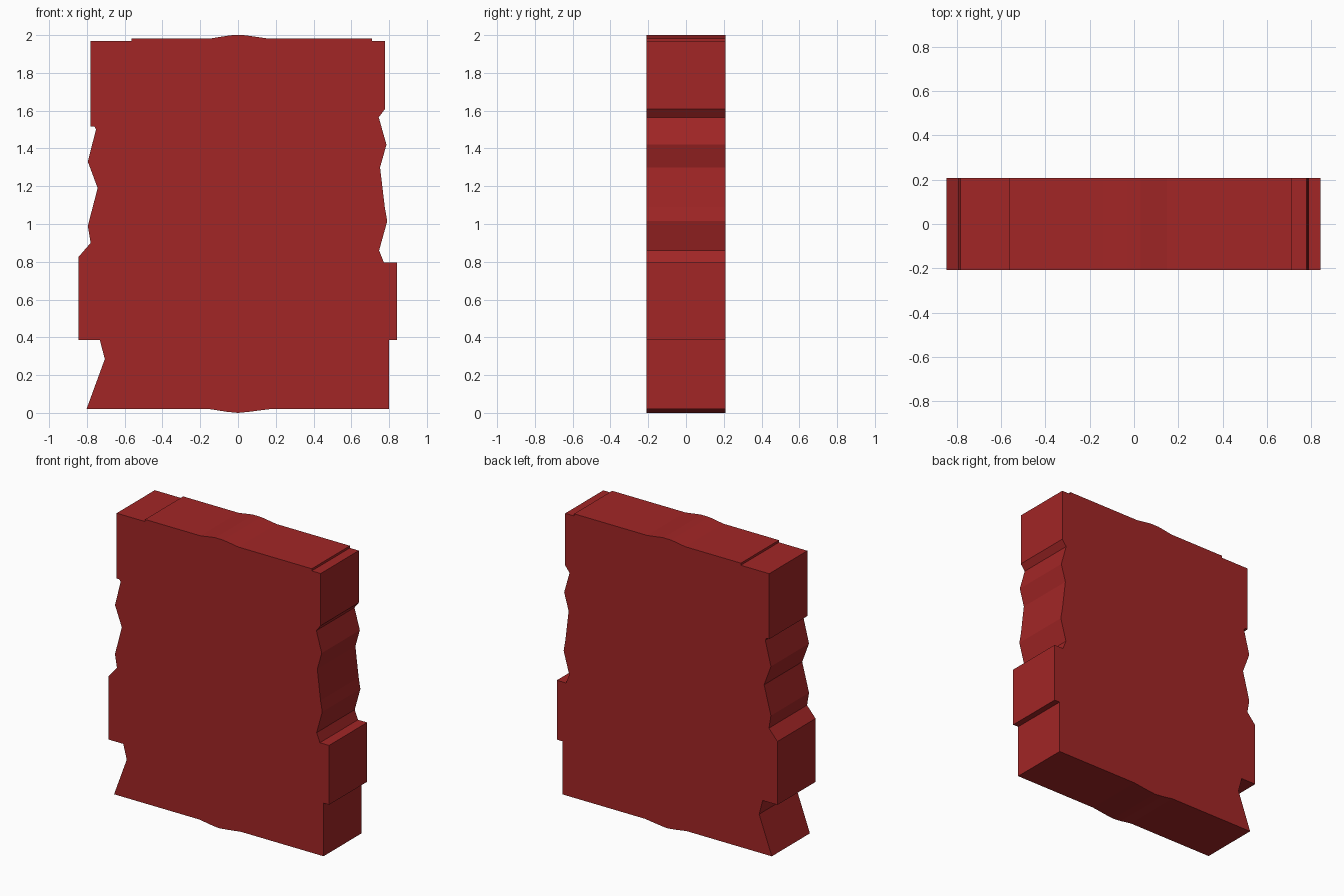
import bpy, bmesh

HALF_DEPTH = 0.208

# Outline sections in (x, z), running anticlockwise seen from the front
bottom_edge = [(-0.802, 0.02), (-0.15, 0.02), (-0.06, 0.006), (0.0, 0.0),
               (0.06, 0.006), (0.17, 0.02), (0.80, 0.02)]
right_edge = [(0.80, 0.387), (0.842, 0.387), (0.842, 0.797), (0.772, 0.797),
              (0.747, 0.86), (0.79, 1.015), (0.777, 1.09), (0.752, 1.30),
              (0.786, 1.42), (0.745, 1.565), (0.778, 1.608), (0.778, 1.968)]
top_edge = [(0.71, 1.968), (0.71, 1.983), (0.15, 1.983), (0.06, 1.996),
            (0.03, 2.0), (-0.03, 2.0), (-0.06, 1.996), (-0.14, 1.983),
            (-0.565, 1.983), (-0.565, 1.968), (-0.782, 1.968)]
left_edge = [(-0.782, 1.516), (-0.76, 1.516), (-0.752, 1.50), (-0.795, 1.33),
             (-0.743, 1.19), (-0.795, 0.99), (-0.78, 0.90), (-0.845, 0.825),
             (-0.845, 0.387), (-0.732, 0.387), (-0.705, 0.285)]
outline = bottom_edge + right_edge + top_edge + left_edge

red = bpy.data.materials.new("brick red")
red.diffuse_color = (0.36, 0.019, 0.019, 1)

# Slab: front outline extruded straight back
bm = bmesh.new()
face = bm.faces.new([bm.verts.new((x, -HALF_DEPTH, z)) for x, z in outline])
extruded = bmesh.ops.extrude_face_region(bm, geom=[face])["geom"]
back = [g for g in extruded if isinstance(g, bmesh.types.BMVert)]
bmesh.ops.translate(bm, verts=back, vec=(0, 2 * HALF_DEPTH, 0))
bmesh.ops.recalc_face_normals(bm, faces=bm.faces)

mesh = bpy.data.meshes.new("rough_slab")
bm.to_mesh(mesh)
bm.free()
mesh.materials.append(red)
slab = bpy.data.objects.new("rough_slab", mesh)
bpy.context.collection.objects.link(slab)
